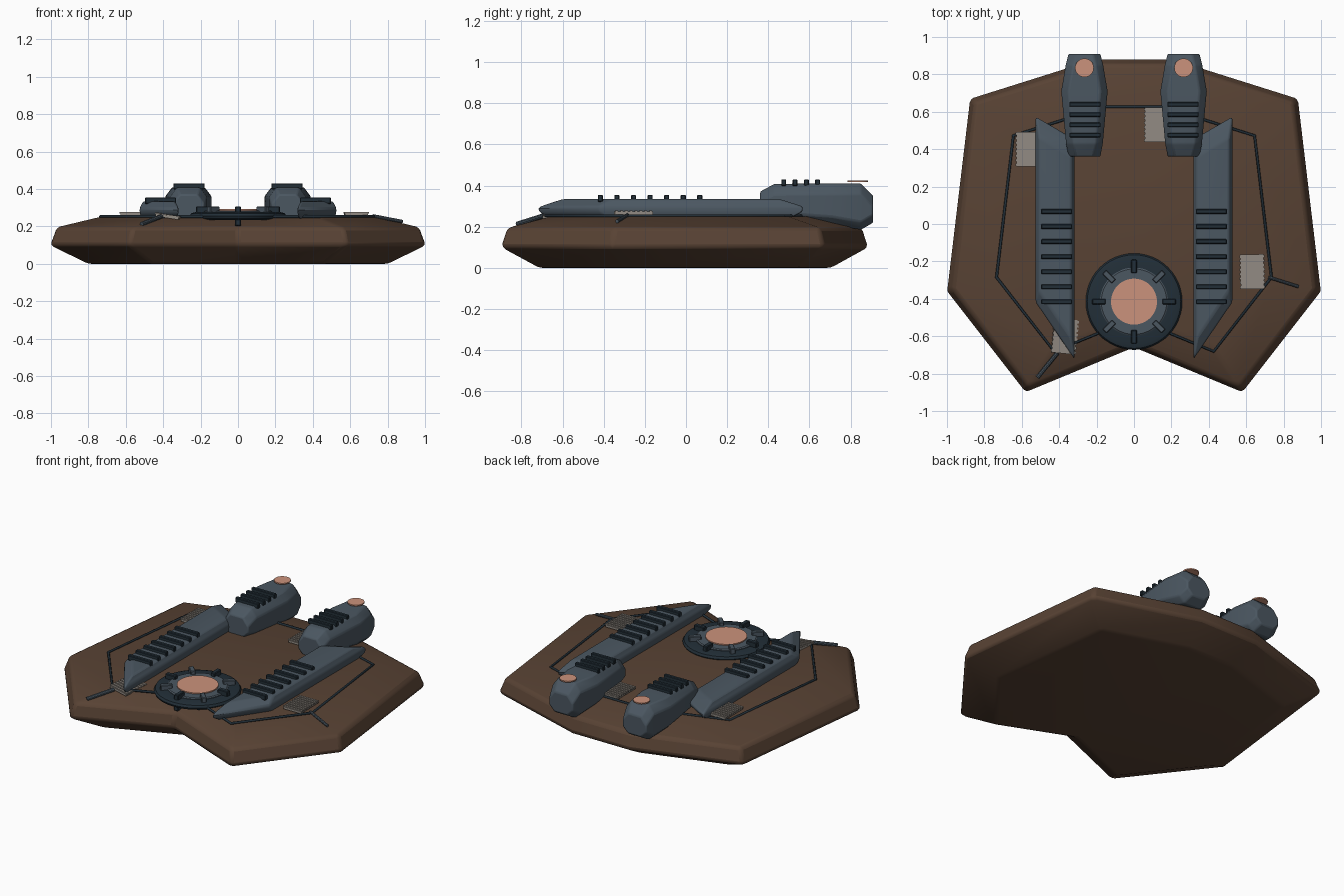
import bpy, bmesh, math
from mathutils import Vector, Matrix

if "Cube" in bpy.data.objects:
    bpy.data.objects.remove(bpy.data.objects["Cube"])


def material(name, r, g, b):
    m = bpy.data.materials.new(name)
    m.use_nodes = True
    m.diffuse_color = (r, g, b, 1)
    bsdf = m.node_tree.nodes["Principled BSDF"]
    bsdf.inputs["Base Color"].default_value = (r, g, b, 1)
    bsdf.inputs["Roughness"].default_value = 0.7
    return m


BROWN = material("brown hull", 0.098, 0.055, 0.034)
SLATE = material("slate metal", 0.07, 0.095, 0.12)
DARK = material("dark metal", 0.016, 0.028, 0.039)
PEACH = material("peach glow", 0.60, 0.29, 0.20)
GREY = material("grey grating", 0.29, 0.26, 0.23)


def finish(name, bm, mat, bevel=0, segments=2, smooth=True):
    """Turn a bmesh into a named object with one colour and optional bevel."""
    bmesh.ops.recalc_face_normals(bm, faces=bm.faces[:])
    mesh = bpy.data.meshes.new(name)
    bm.to_mesh(mesh)
    bm.free()
    mesh.materials.append(mat)
    ob = bpy.data.objects.new(name, mesh)
    bpy.context.collection.objects.link(ob)
    if bevel:
        mod = ob.modifiers.new("bevel", "BEVEL")
        mod.width, mod.segments = bevel, segments
        mod.limit_method, mod.angle_limit = "ANGLE", math.radians(20)
    if smooth:
        bpy.ops.object.select_all(action="DESELECT")
        ob.select_set(True)
        bpy.context.view_layer.objects.active = ob
        bpy.ops.object.shade_smooth_by_angle(angle=math.radians(35))
    return ob


def loft(rings):
    """Skin a list of equal-length point rings and cap both ends."""
    bm = bmesh.new()
    rows = [[bm.verts.new(p) for p in ring] for ring in rings]
    n = len(rows[0])
    for a, b in zip(rows, rows[1:]):
        for i in range(n):
            bm.faces.new((a[i], a[(i + 1) % n], b[(i + 1) % n], b[i]))
    bm.faces.new(rows[0])
    bm.faces.new(rows[-1])
    return bm


def scaled_stack(outline, levels, cx=0, cy=0):
    return loft([[(cx + x * s, cy + y * s, z) for x, y in outline] for z, s in levels])


def box(name, loc, size, mat, rot=None, bevel=0.004):
    bm = bmesh.new()
    bmesh.ops.create_cube(bm, size=1)
    bm.transform(Matrix.Diagonal((*size, 1)))
    if rot:
        bm.transform(rot)
    bm.transform(Matrix.Translation(loc))
    return finish(name, bm, mat, bevel, 1, False)


def lathe(name, profile, cx, cy, mat, sides=48):
    turns = [2 * math.pi * i / sides for i in range(sides)]
    return finish(name, loft([[(cx + r * math.cos(a), cy + r * math.sin(a), z)
                               for a in turns] for r, z in profile]), mat)


def rod(name, a, b, radius, mat):
    a, b = Vector(a), Vector(b)
    bm = bmesh.new()
    bmesh.ops.create_cone(bm, cap_ends=True, segments=10, radius1=radius,
                          radius2=radius, depth=(b - a).length)
    bm.transform(Matrix.Translation((a + b) / 2)
                 @ (b - a).to_track_quat("Z", "Y").to_matrix().to_4x4())
    return finish(name, bm, mat)


# Hull: one outline scaled through four heights
half = [(0.58, -0.9), (1.0, -0.36), (0.877, 0.67), (0.21, 0.88)]
outline = [(0, -0.66)] + half + [(-x, y) for x, y in reversed(half)]
hull = scaled_stack(outline, [(0, 0.8), (0.1, 1.005), (0.195, 0.97), (0.25, 0.74)])
finish("hull", hull, BROWN, 0.018)

# Rail following the hull outline on deck
curve = bpy.data.curves.new("deck_rail", "CURVE")
curve.dimensions = "3D"
curve.bevel_depth, curve.bevel_resolution = 0.008, 1
spline = curve.splines.new("POLY")
spline.points.add(len(outline) - 1)
for point, (x, y) in zip(spline.points, outline):
    point.co = (x * 0.735, y * 0.735 - 0.02, 0.253, 1)
spline.use_cyclic_u = True
curve.materials.append(DARK)
bpy.context.collection.objects.link(bpy.data.objects.new("deck_rail", curve))

for side, s in (("left", 1), ("right", -1)):
    # Long slanted side bar with ribs
    bar = [(0.104 * s, 0.65), (0.104 * s, -0.345), (-0.104 * s, -0.65), (-0.104 * s, 0.53)]
    bm = scaled_stack(bar, [(0.24, 0.9), (0.27, 0.99), (0.298, 1), (0.335, 0.82)],
                      0.422 * s, -0.075)
    finish(side + "_bar", bm, SLATE, 0.01)
    for i in range(7):
        box(f"{side}_bar_rib_{i + 1}", (0.414 * s, 0.067 - 0.0805 * i, 0.338),
            (0.166, 0.025, 0.034), DARK)

    # Engine pod: chamfered sections from front to back
    cx = 0.265 * s
    rings = []
    for y, w, lo, hi in ((0.36, 0.085, 0.24, 0.37), (0.43, 0.098, 0.23, 0.408),
                         (0.71, 0.124, 0.21, 0.41), (0.85, 0.1, 0.185, 0.41),
                         (0.91, 0.085, 0.22, 0.35)):
        c = 0.038
        quad = [(w - c, hi), (w, hi - c * 1.3), (w, lo + c), (w - c, lo)]
        ring = quad + [(-x, z) for x, z in reversed(quad)]
        rings.append([(cx + x, y, z) for x, z in ring])
    finish(side + "_engine_pod", loft(rings), SLATE, 0.008)
    for i in range(4):
        box(f"{side}_pod_rib_{i + 1}", (0.262 * s, 0.64 - 0.055 * i, 0.414),
            (0.168, 0.024, 0.032), DARK)
    lathe(side + "_pod_light", [(0.05, 0.416), (0.05, 0.424)], cx, 0.835, PEACH, 32)

# Round emitter at the notch
cy = -0.415
lathe("emitter_base", [(0.235, 0.235), (0.252, 0.243), (0.258, 0.256),
                       (0.25, 0.27), (0.23, 0.276), (0.15, 0.276)], 0, cy, DARK)
lathe("emitter_ring", [(0.182, 0.26), (0.182, 0.28), (0.175, 0.285)], 0, cy, SLATE)
lathe("emitter_light", [(0.123, 0.27), (0.123, 0.292)], 0, cy, PEACH)
for i in range(8):
    a = i * math.pi / 4
    box(f"emitter_tooth_{i + 1}", (0.188 * math.cos(a), cy + 0.188 * math.sin(a), 0.255),
        (0.072, 0.03, 0.105), SLATE if i % 2 else DARK, Matrix.Rotation(a, 4, "Z"))

# Loose gratings: a thin plate with raised slats, slightly tilted
for i, (x, y, z, yaw, tilt) in enumerate(((-0.565, 0.40, 0.265, 0, 0),
                                          (0.12, 0.53, 0.262, 0, 0),
                                          (0.632, -0.255, 0.266, 0.02, 0),
                                          (-0.37, -0.6, 0.252, -0.1, 0.15))):
    rot = Matrix.Rotation(yaw, 4, "Z") @ Matrix.Rotation(tilt, 4, "Y")
    box(f"grating_{i + 1}", (x, y, z), (0.125, 0.185, 0.014), GREY, rot, 0)
    for k in range(8):
        offset = rot @ Vector((0, (k - 3.5) * 0.0235, 0.008))
        box(f"grating_{i + 1}_slat_{k + 1}", Vector((x, y, z)) + offset,
            (0.135, 0.013, 0.008), GREY, rot, 0)

# Broken rods lying over the deck edge
rod("left_rod", (0.72, -0.285, 0.257), (0.88, -0.335, 0.226), 0.009, SLATE)
rod("right_rod", (-0.41, -0.69, 0.254), (-0.515, -0.82, 0.213), 0.012, SLATE)
